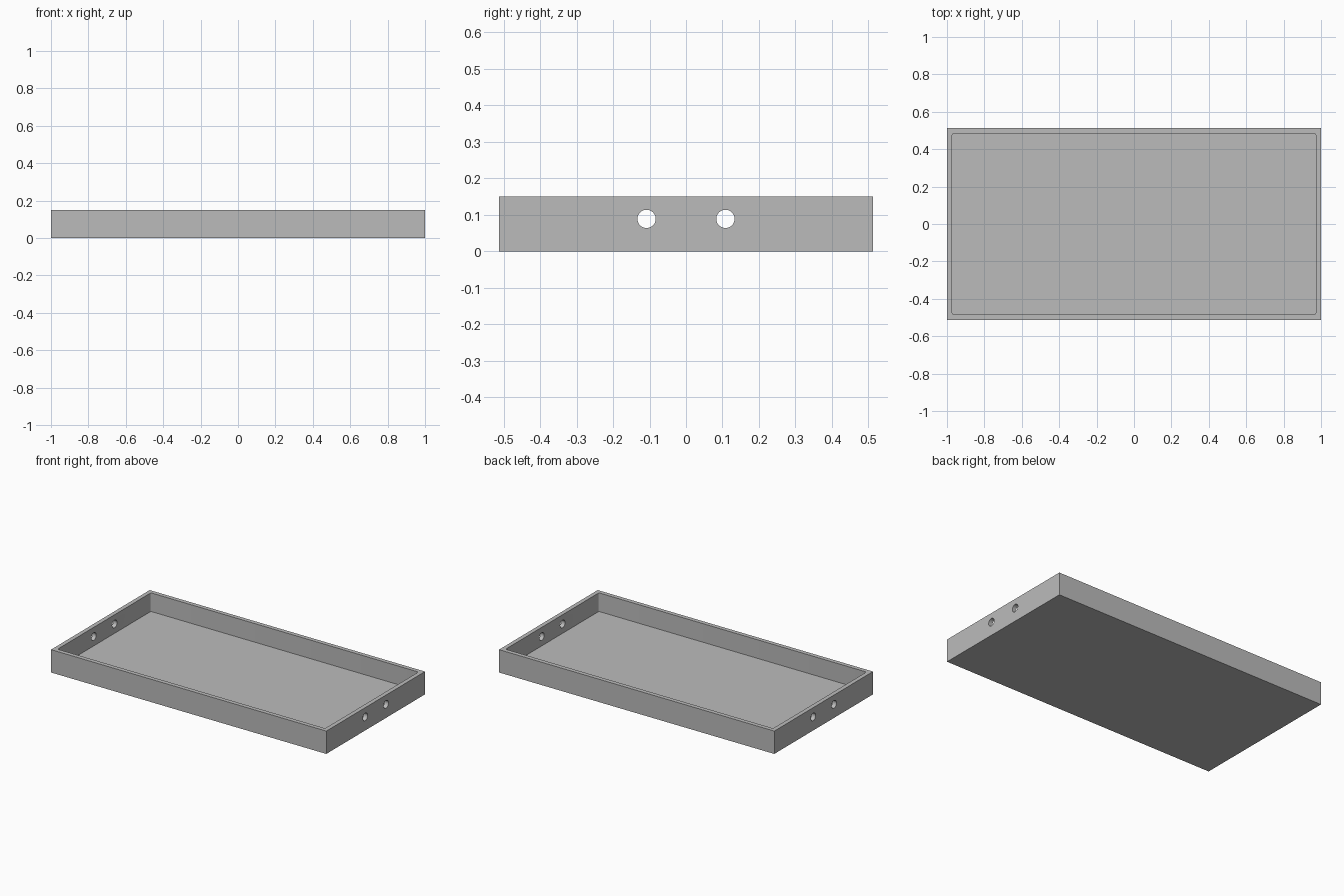
import bpy
import bmesh
from mathutils import Matrix, Vector

LENGTH, WIDTH, HEIGHT = 2.0, 1.024, 0.15
WALL = 0.028            # thickness of the walls and the floor
HOLE_RADIUS = 0.025
HOLE_Y = 0.108
HOLE_Z = (WALL + HEIGHT) / 2

default = bpy.data.objects.get("Cube")
if default:
    bpy.data.objects.remove(default, do_unlink=True)

# Single grey material
grey = bpy.data.materials.new("light_grey")
grey.use_nodes = True
colour = (0.5, 0.5, 0.5, 1)
grey.diffuse_color = colour
grey.node_tree.nodes["Principled BSDF"].inputs["Base Color"].default_value = colour


def add_object(name, bm):
    mesh = bpy.data.meshes.new(name)
    bm.to_mesh(mesh)
    bm.free()
    mesh.materials.append(grey)
    obj = bpy.data.objects.new(name, mesh)
    bpy.context.collection.objects.link(obj)
    return obj


def box(name, size, bottom, corner=0):
    """Box standing on z = bottom, with optional rounded upright corners."""
    bm = bmesh.new()
    bmesh.ops.create_cube(bm, size=1)
    bmesh.ops.scale(bm, vec=size, verts=bm.verts)
    bmesh.ops.translate(bm, vec=(0, 0, bottom + size[2] / 2), verts=bm.verts)
    if corner:
        upright = [e for e in bm.edges
                   if abs((e.verts[0].co - e.verts[1].co).normalized().z) > 0.9]
        bmesh.ops.bevel(bm, geom=upright, offset=corner, segments=4,
                        profile=0.5, affect='EDGES')
    return add_object(name, bm)


def rod(name, y):
    """Long rod along x that drills both end walls."""
    bm = bmesh.new()
    turn = Matrix.Translation(Vector((0, y, HOLE_Z))) @ Matrix.Rotation(1.5707963, 4, 'Y')
    bmesh.ops.create_cone(bm, cap_ends=True, segments=40, radius1=HOLE_RADIUS,
                          radius2=HOLE_RADIUS, depth=LENGTH + 0.2, matrix=turn)
    return add_object(name, bm)


# Tray body, hollowed from above and drilled through both ends
tray = box("tray", (LENGTH, WIDTH, HEIGHT), 0)
cutters = [box("cavity_cutter", (LENGTH - 2 * WALL, WIDTH - 2 * WALL, HEIGHT), WALL, 0.01)]
cutters += [rod("hole_cutter", side * HOLE_Y) for side in (-1, 1)]

bpy.ops.object.select_all(action='DESELECT')
tray.select_set(True)
bpy.context.view_layer.objects.active = tray
for cutter in cutters:
    cutter.hide_render = True
    cut = tray.modifiers.new(cutter.name, 'BOOLEAN')
    cut.operation = 'DIFFERENCE'
    cut.solver = 'EXACT'
    cut.object = cutter
    bpy.ops.object.modifier_apply(modifier=cut.name)
    bpy.data.objects.remove(cutter, do_unlink=True)

# Smooth hole walls and inner corners, crisp edges elsewhere
bpy.ops.object.shade_smooth_by_angle(angle=0.52)
